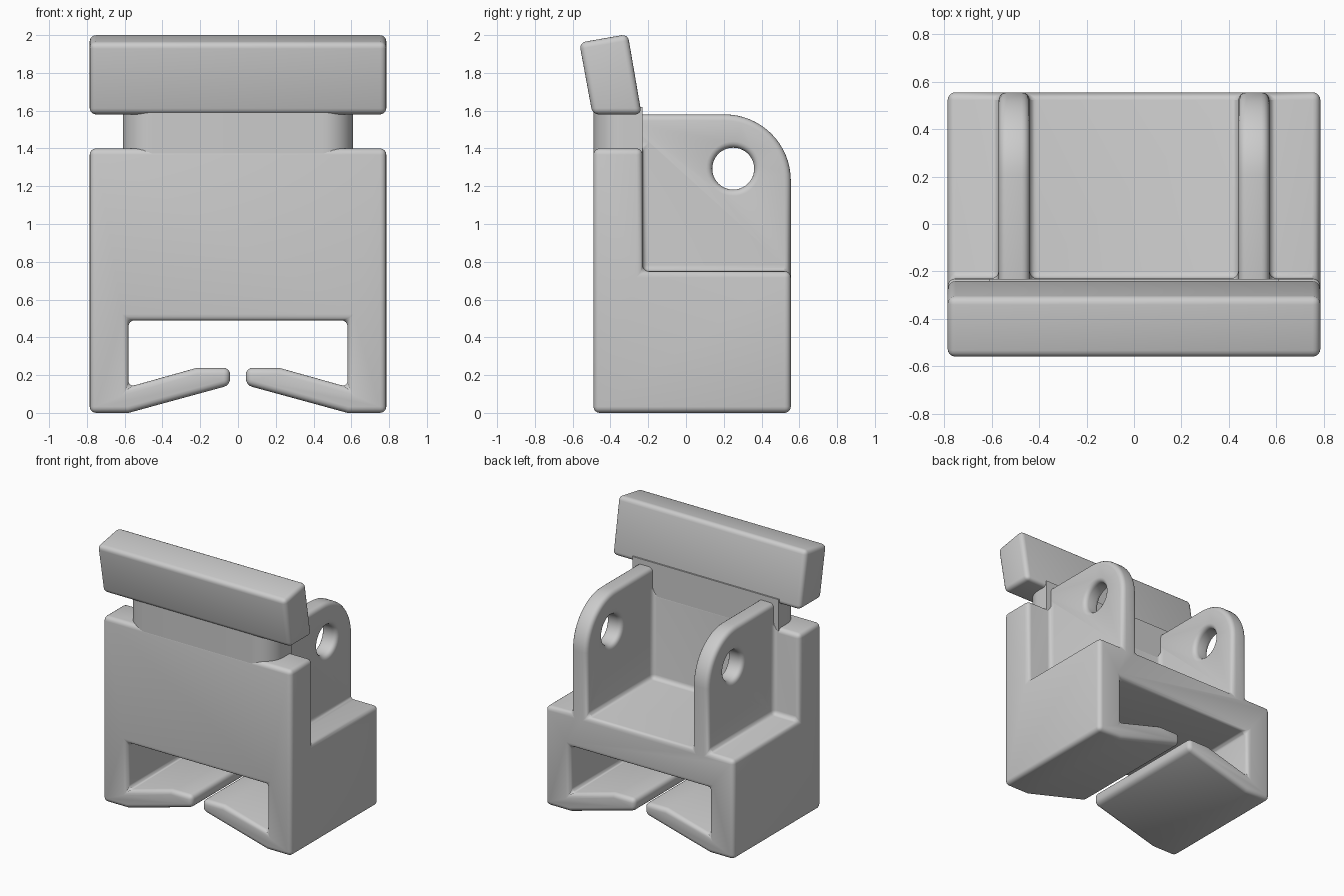
import bpy
import math
from mathutils import Vector

cube = bpy.data.objects.get("Cube")
if cube:
    bpy.data.objects.remove(cube, do_unlink=True)

grey = bpy.data.materials.new("plain_grey")
grey.use_nodes = True
grey.diffuse_color = (0.6, 0.6, 0.6, 1)
grey.node_tree.nodes["Principled BSDF"].inputs["Base Color"].default_value = (0.6, 0.6, 0.6, 1)


def prism(name, profile, axis, low, high):
    """Extrude a closed 2D profile along an axis."""
    def place(p, d):
        q = list(p)
        q.insert("xyz".index(axis), d)
        return Vector(q)
    n = len(profile)
    verts = [place(p, d) for d in (low, high) for p in profile]
    faces = [tuple(range(n))[::-1], tuple(range(n, 2 * n))]
    faces += [(i, (i + 1) % n, n + (i + 1) % n, n + i) for i in range(n)]
    mesh = bpy.data.meshes.new(name)
    mesh.from_pydata(verts, [], faces)
    mesh.materials.append(grey)
    obj = bpy.data.objects.new(name, mesh)
    bpy.context.collection.objects.link(obj)
    # Consistent outward normals
    bpy.context.view_layer.objects.active = obj
    bpy.ops.object.select_all(action="DESELECT")
    obj.select_set(True)
    bpy.ops.object.mode_set(mode="EDIT")
    bpy.ops.mesh.select_all(action="SELECT")
    bpy.ops.mesh.normals_make_consistent(inside=False)
    bpy.ops.object.mode_set(mode="OBJECT")
    return obj


def arc(cx, cy, r, start, end, steps):
    return [(cx + r * math.cos(math.radians(start + (end - start) * i / steps)),
             cy + r * math.sin(math.radians(start + (end - start) * i / steps)))
            for i in range(steps + 1)]


def apply(obj, kind, **settings):
    mod = obj.modifiers.new(kind.lower(), kind)
    for key, value in settings.items():
        setattr(mod, key, value)
    bpy.context.view_layer.objects.active = obj
    bpy.ops.object.modifier_apply(modifier=mod.name)


def combine(obj, tool, operation):
    apply(obj, "BOOLEAN", object=tool, operation=operation, solver="EXACT")
    bpy.data.objects.remove(tool, do_unlink=True)


def soften(obj, width=0):
    if width:
        apply(obj, "DECIMATE", decimate_type="DISSOLVE", angle_limit=math.radians(1))
        apply(obj, "BEVEL", width=width, segments=4, limit_method="ANGLE",
              angle_limit=math.radians(30), use_clamp_overlap=False)
    bpy.ops.object.select_all(action="DESELECT")
    obj.select_set(True)
    bpy.context.view_layer.objects.active = obj
    bpy.ops.object.shade_smooth_by_angle(angle=math.radians(30))


FRONT, BACK, STEP = -0.49, 0.555, -0.23

# Clip body: front silhouette with an open slot and two sprung prongs
half = [(0.58, 0.49), (0.58, 0.137), (0.22, 0.238), (0.042, 0.238),
        (0.042, 0.147), (0.58, 0), (0.785, 0), (0.785, 1.4)]
body = prism("clip_body", half + [(-x, z) for x, z in reversed(half)], "y", FRONT, BACK)

# Step behind the front plate
step = [(STEP, 0.75), (1, 0.75), (1, 2), (STEP, 2)]
combine(body, prism("step_cutter", step, "x", -1, 1), "DIFFERENCE")

# Pair of pivot ears with round holes
ear = [(-0.35, 0.65), (BACK, 0.65)] + arc(BACK - 0.35, 1.23, 0.35, 0, 90, 16) + [(-0.35, 1.58)]
for side in (-1, 1):
    low, high = sorted((side * 0.44, side * 0.57))
    lug = prism("ear", ear, "x", low, high)
    hole = prism("ear_hole", arc(0.25, 1.293, 0.111, 0, 360, 40)[:-1], "x", low - 0.1, high + 0.1)
    combine(lug, hole, "DIFFERENCE")
    combine(body, lug, "UNION")
soften(body, 0.033)

# Neck with rounded front corners
corner = arc(0.45, FRONT + 0.161, 0.16, -90, 0, 12) + [(0.61, STEP - 0.001)]
neck = prism("neck", corner + [(-x, y) for x, y in reversed(corner)], "z", 1.2, 1.62)
soften(neck)

# Leaning top bar
bar = prism("top_bar", [(-0.495, 1.58), (-0.235, 1.58), (-0.308, 2.005), (-0.565, 1.96)],
            "x", -0.785, 0.785)
soften(bar, 0.033)
